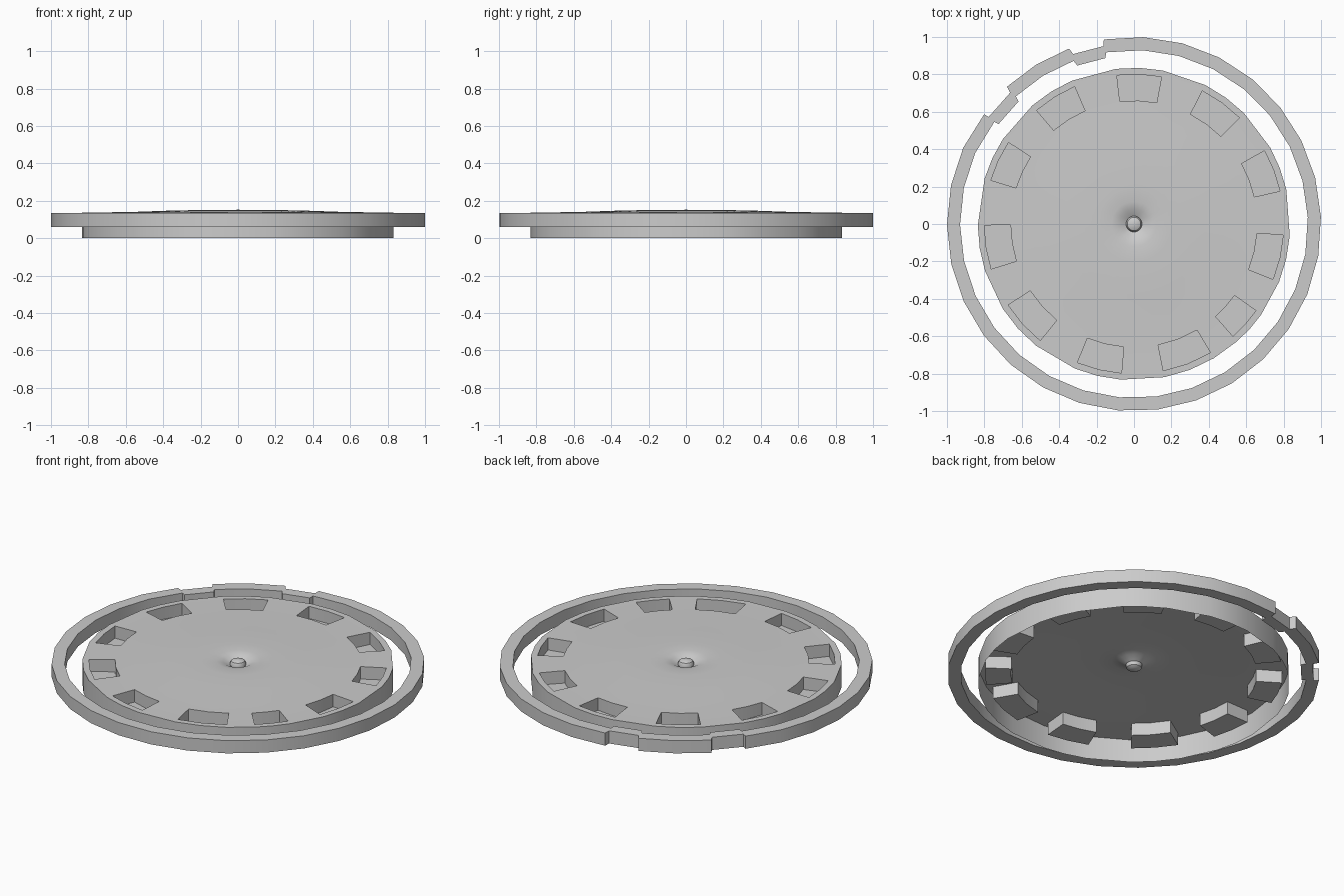
import bpy, bmesh
from math import sin, cos, radians

if "Cube" in bpy.data.objects:
    bpy.data.objects.remove(bpy.data.objects["Cube"])


def finish(name, bm, up_face=None):
    """Turn a bmesh into a smooth-by-angle object."""
    bmesh.ops.recalc_face_normals(bm, faces=bm.faces)
    if up_face is not None:
        up_face.normal_update()
        if up_face.normal.z < 0:
            bmesh.ops.reverse_faces(bm, faces=bm.faces)
    me = bpy.data.meshes.new(name)
    bm.to_mesh(me)
    bm.free()
    ob = bpy.data.objects.new(name, me)
    bpy.context.collection.objects.link(ob)
    bpy.ops.object.select_all(action='DESELECT')
    ob.select_set(True)
    bpy.context.view_layer.objects.active = ob
    bpy.ops.object.shade_smooth_by_angle(angle=radians(30))
    return ob


def polar(r, a, z):
    return (r * cos(radians(a)), r * sin(radians(a)), z)


# Dished disc: open-bottomed sheet, (radius, height) from centre to skirt foot
profile = [(0.03, 0.115), (0.05, 0.124), (0.08, 0.141), (0.12, 0.149), (0.2, 0.151),
           (0.38, 0.147), (0.55, 0.141), (0.66, 0.139), (0.80, 0.137),
           (0.835, 0.137), (0.835, 0.003)]
POCKET_BAND = 7          # profile span holding the pockets
FLOOR = 0.065

# Pockets: (middle angle, half width)
pockets = [(21, 8.3), (54, 8.8), (88, 8.6), (122, 8.6), (155, 8), (189, 8.5),
           (222, 9.2), (256.5, 8.7), (291, 9.7), (318, 6.6), (347, 8.7)]
angles = []
for mid, half in pockets:
    angles += [mid - half, mid, mid + half]

bm = bmesh.new()
grid = [[bm.verts.new(polar(r, a, z - 0.003)) if z < 0.01 else bm.verts.new(polar(r, a, z))
         for a in angles] for r, z in profile]
n = len(angles)
first = None
for i in range(len(profile) - 1):
    for j in range(n):
        k = (j + 1) % n
        if i == POCKET_BAND and j % 3 != 2:
            continue
        f = bm.faces.new((grid[i][j], grid[i + 1][j], grid[i + 1][k], grid[i][k]))
        first = first or f

# Pocket walls and floors
for p in range(len(pockets)):
    cols = range(3 * p, 3 * p + 3)
    inner = [grid[POCKET_BAND][c] for c in cols]
    outer = [grid[POCKET_BAND + 1][c] for c in cols]
    loop = inner + outer[::-1]
    low = [bm.verts.new((v.co.x, v.co.y, FLOOR)) for v in loop]
    for j in range(6):
        k = (j + 1) % 6
        bm.faces.new((loop[j], loop[k], low[k], low[j]))
    bm.faces.new((low[0], low[1], low[4], low[5]))
    bm.faces.new((low[1], low[2], low[3], low[4]))
finish("pocketed_disc", bm, first)

# Centre pin: small capsule-like knob
bm = bmesh.new()
pin = [(0.0, 0.088), (0.025, 0.09), (0.04, 0.1), (0.043, 0.112), (0.043, 0.13),
       (0.036, 0.144), (0.02, 0.151), (0.0, 0.153)]
vs = [bm.verts.new((r, 0, z)) for r, z in pin]
es = [bm.edges.new(e) for e in zip(vs, vs[1:])]
bmesh.ops.spin(bm, geom=vs + es, cent=(0, 0, 0), axis=(0, 0, 1),
               angle=radians(360), steps=20)
bmesh.ops.remove_doubles(bm, verts=bm.verts, dist=0.0005)
finish("centre_pin", bm)

# Outer ring with two inset steps either side of a tab: (angle, outer, inner)
ring = [(110.3, 1.0, 0.93), (121.5, 1.0, 0.93), (132.8, 1.0, 0.93),
        (133.3, 0.965, 0.9), (143.6, 0.965, 0.9), (143.8, 0.993, 0.925)]
ring += [(143.8 + i * (315.5 / 26), 1.0, 0.93) for i in range(1, 26)]
ring += [(459.3, 1.0, 0.93), (459.7, 0.965, 0.9), (469.7, 0.965, 0.9)]
bm = bmesh.new()
cols = [[bm.verts.new(polar(r, a, z)) for r, z in
         ((ro, 0.06), (ro, 0.135), (ri, 0.135), (ri, 0.06))] for a, ro, ri in ring]
for a, b in zip(cols, cols[1:] + cols[:1]):
    for j in range(4):
        k = (j + 1) % 4
        bm.faces.new((a[j], b[j], b[k], a[k]))
finish("outer_ring", bm)
